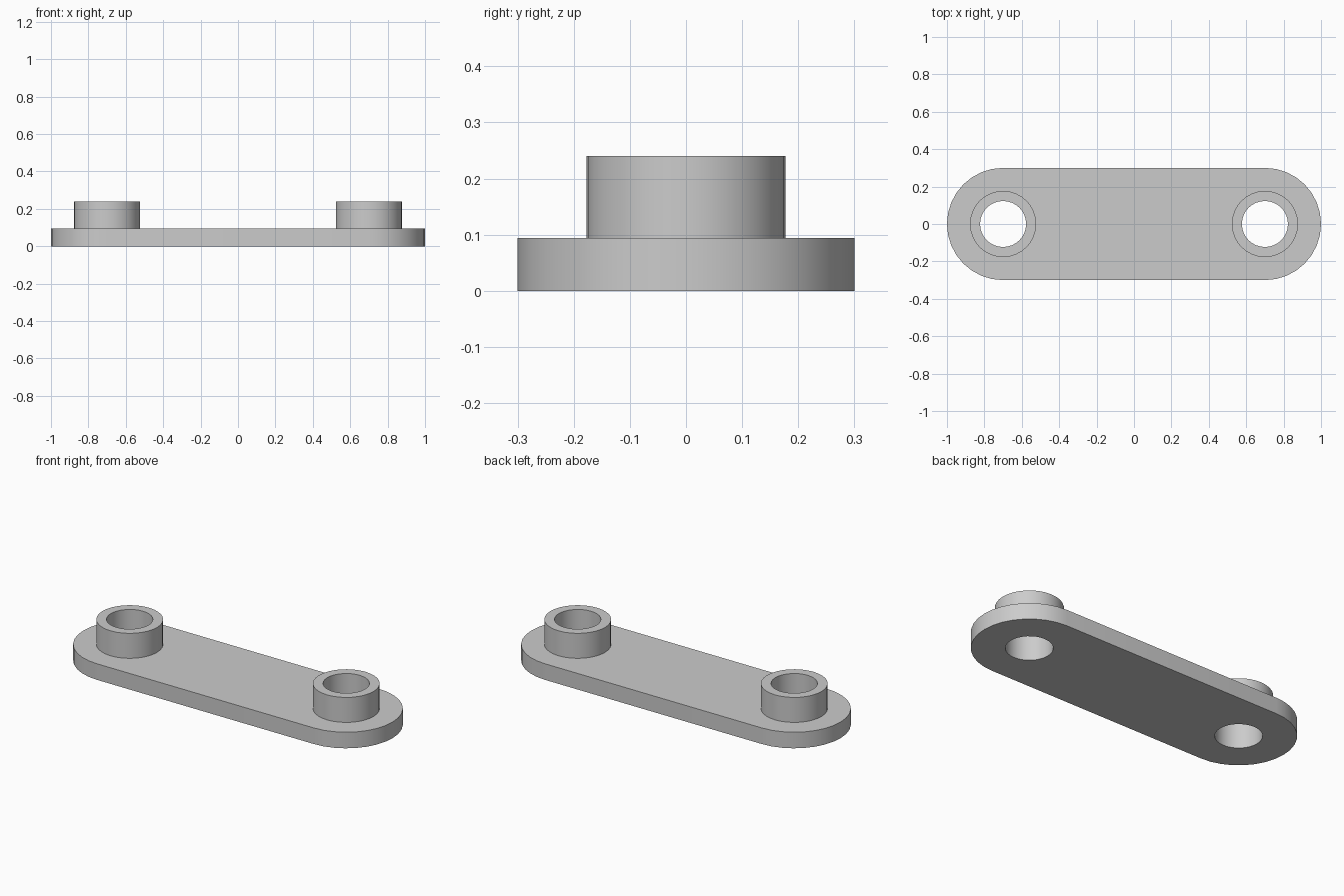
import bpy
import bmesh
from math import sin, cos, pi, radians

cube = bpy.data.objects.get("Cube")
if cube:
    bpy.data.objects.remove(cube, do_unlink=True)

SEGMENTS = 32
CENTRE_X, END_RADIUS = 0.70, 0.30
HOLE_RADIUS, BOSS_RADIUS = 0.123, 0.177
PLATE_TOP, BOSS_TOP = 0.094, 0.24

grey = bpy.data.materials.new("plain grey")
grey.use_nodes = True
colour = (0.6, 0.6, 0.6, 1)
grey.diffuse_color = colour
grey.node_tree.nodes["Principled BSDF"].inputs["Base Color"].default_value = colour


def arc(cx, radius, start, sweep, count):
    return [(cx + radius * cos(start + sweep * i / count),
             radius * sin(start + sweep * i / count)) for i in range(count + 1)]


def circle(cx, radius):
    return arc(cx, radius, 0, 2 * pi, SEGMENTS)[:-1]


def add_loop(bm, points, z):
    return [bm.verts.new((x, y, z)) for x, y in points]


def loop_edges(bm, verts):
    return [bm.edges.get(pair) or bm.edges.new(pair)
            for pair in zip(verts, verts[1:] + verts[:1])]


def bridge(bm, lower, upper):
    for i in range(len(lower)):
        j = (i + 1) % len(lower)
        bm.faces.new((lower[i], lower[j], upper[j], upper[i]))


def finish(bm, name):
    mesh = bpy.data.meshes.new(name)
    bm.to_mesh(mesh)
    bm.free()
    mesh.materials.append(grey)
    obj = bpy.data.objects.new(name, mesh)
    bpy.context.collection.objects.link(obj)
    bpy.ops.object.select_all(action='DESELECT')
    obj.select_set(True)
    bpy.context.view_layer.objects.active = obj
    bpy.ops.object.shade_smooth_by_angle(angle=radians(30))


# Round-ended plate, open under each boss
outline = (arc(CENTRE_X, END_RADIUS, -pi / 2, pi, SEGMENTS // 2)
           + arc(-CENTRE_X, END_RADIUS, pi / 2, pi, SEGMENTS // 2))
bm = bmesh.new()
rims = []
for z, opening, normal in ((0, HOLE_RADIUS, (0, 0, -1)),
                           (PLATE_TOP, BOSS_RADIUS, (0, 0, 1))):
    rim = add_loop(bm, outline, z)
    edges = loop_edges(bm, rim)
    for side in (-1, 1):
        edges += loop_edges(bm, add_loop(bm, circle(side * CENTRE_X, opening), z))
    filled = bmesh.ops.triangle_fill(bm, edges=edges, use_beauty=True, normal=normal)
    for face in filled["geom"]:
        if isinstance(face, bmesh.types.BMFace):
            face.normal_update()
            if face.normal.z * normal[2] < 0:
                face.normal_flip()
    rims.append(rim)
bridge(bm, *rims)
finish(bm, "plate")

# Hollow bosses, with the bore running down through the plate
profile = ((BOSS_RADIUS, PLATE_TOP), (BOSS_RADIUS, BOSS_TOP),
           (HOLE_RADIUS, BOSS_TOP), (HOLE_RADIUS, 0))
for name, side in (("right_boss", -1), ("left_boss", 1)):
    bm = bmesh.new()
    rings = [add_loop(bm, circle(side * CENTRE_X, r), z) for r, z in profile]
    for lower, upper in zip(rings, rings[1:]):
        bridge(bm, lower, upper)
    finish(bm, name)
